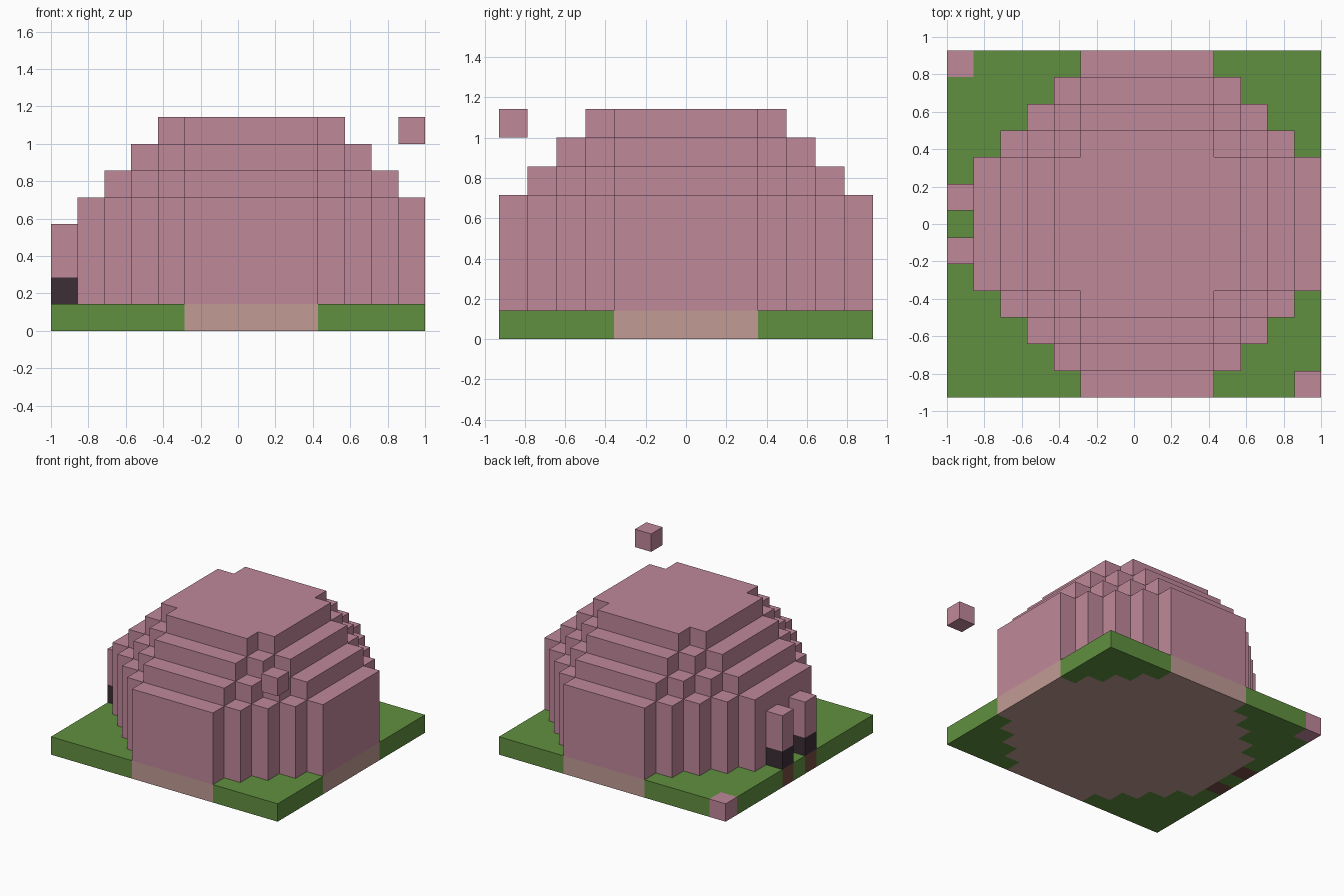
import bpy, bmesh
from mathutils import Vector

cube = bpy.data.objects.get("Cube")
if cube:
    bpy.data.objects.remove(cube)

U = 1 / 7                      # block size
NX, NY = 14, 13                # base size in blocks
MID = Vector((0.5, 0))         # dome centre in blocks


def material(name, rgb):
    """Flat material from display RGB (0-255), stored as linear."""
    lin = [((c / 255 + 0.055) / 1.055) ** 2.4 for c in rgb]
    m = bpy.data.materials.new(name)
    m.use_nodes = True
    m.diffuse_color = (*lin, 1)
    m.node_tree.nodes["Principled BSDF"].inputs["Base Color"].default_value = (*lin, 1)
    return m


GREEN = material("grass green", (97, 144, 64))
TAN = material("floor tan", (193, 155, 148))
PINK = material("dusty pink", (192, 136, 154))
DARK = material("dark plum", (60, 46, 54))
BROWN = material("earth brown", (118, 78, 68))


def finish(name, bm, *mats):
    bmesh.ops.recalc_face_normals(bm, faces=bm.faces)
    mesh = bpy.data.meshes.new(name)
    bm.to_mesh(mesh)
    bm.free()
    for m in mats:
        mesh.materials.append(m)
    ob = bpy.data.objects.new(name, mesh)
    bpy.context.collection.objects.link(ob)


def prism(name, outline, z0, z1, mat):
    """Extrude an outline (in blocks) from layer z0 to layer z1."""
    bm = bmesh.new()
    face = bm.faces.new([bm.verts.new((x * U, y * U, z0 * U)) for x, y in outline])
    ext = bmesh.ops.extrude_face_region(bm, geom=[face], use_keep_orig=True)
    top = [v for v in ext["geom"] if isinstance(v, bmesh.types.BMVert)]
    bmesh.ops.translate(bm, verts=top, vec=(0, 0, (z1 - z0) * U))
    finish(name, bm, mat)


def stepped_disc(reach):
    """Outline of a blocky disc with staircase diagonals."""
    quarter = [Vector((reach + 0.5, 2.5))]
    for i in range(reach - 2):
        p = quarter[-1]
        quarter += [p - Vector((1, 0)), p + Vector((-1, 1))]
    points = []
    for turn in range(4):
        points += [p + MID for p in quarter]
        quarter = [Vector((-p.y, p.x)) for p in quarter]
    return points


def block(name, col, row, z0, z1, mat):
    x, y = col - NX / 2, row - NY / 2
    prism(name, [(x, y), (x + 1, y), (x + 1, y + 1), (x, y + 1)], z0, z1, mat)


# Base slab: grass, round floor, earth under the legs, one pink corner
LEG_ROWS = (5, 7)
bm = bmesh.new()
bmesh.ops.create_grid(bm, x_segments=NX, y_segments=NY, size=1)
bmesh.ops.scale(bm, verts=bm.verts, vec=(1, NY / NX, 1))
ext = bmesh.ops.extrude_face_region(bm, geom=bm.faces[:], use_keep_orig=True)
top = [v for v in ext["geom"] if isinstance(v, bmesh.types.BMVert)]
bmesh.ops.translate(bm, verts=top, vec=(0, 0, U))
bmesh.ops.recalc_face_normals(bm, faces=bm.faces)
for f in bm.faces:
    c = (f.calc_center_median() - f.normal * U / 2) / U
    col, row = int(c.x + NX / 2), int(c.y + NY / 2)
    dx, dy = abs(col - 7), abs(row - 6)
    if max(dx, dy) <= 6 and dx + dy <= 8:
        f.material_index = 1
    elif col == 0 and row == NY - 1:
        f.material_index = 2
    elif col == 0 and row in LEG_ROWS:
        f.material_index = 3
bmesh.ops.dissolve_limit(bm, angle_limit=0.01, verts=bm.verts, edges=bm.edges,
                         delimit={'MATERIAL'})
finish("base", bm, GREEN, TAN, PINK, BROWN)

# Dome: tall wall with three smaller tiers on top
prism("dome_wall", stepped_disc(6), 1, 5, PINK)
for i in range(3):
    prism(f"dome_tier_{i + 1}", stepped_disc(5 - i), 5 + i, 6 + i, PINK)

# Two posts beside the dome with dark feet
for side, row in zip(("front", "back"), LEG_ROWS):
    block(f"{side}_post_foot", 0, row, 1, 2, DARK)
    block(f"{side}_post", 0, row, 2, 4, PINK)

# Floating block above the front corner
block("floating_block", NX - 1, 0, 7, 8, PINK)
